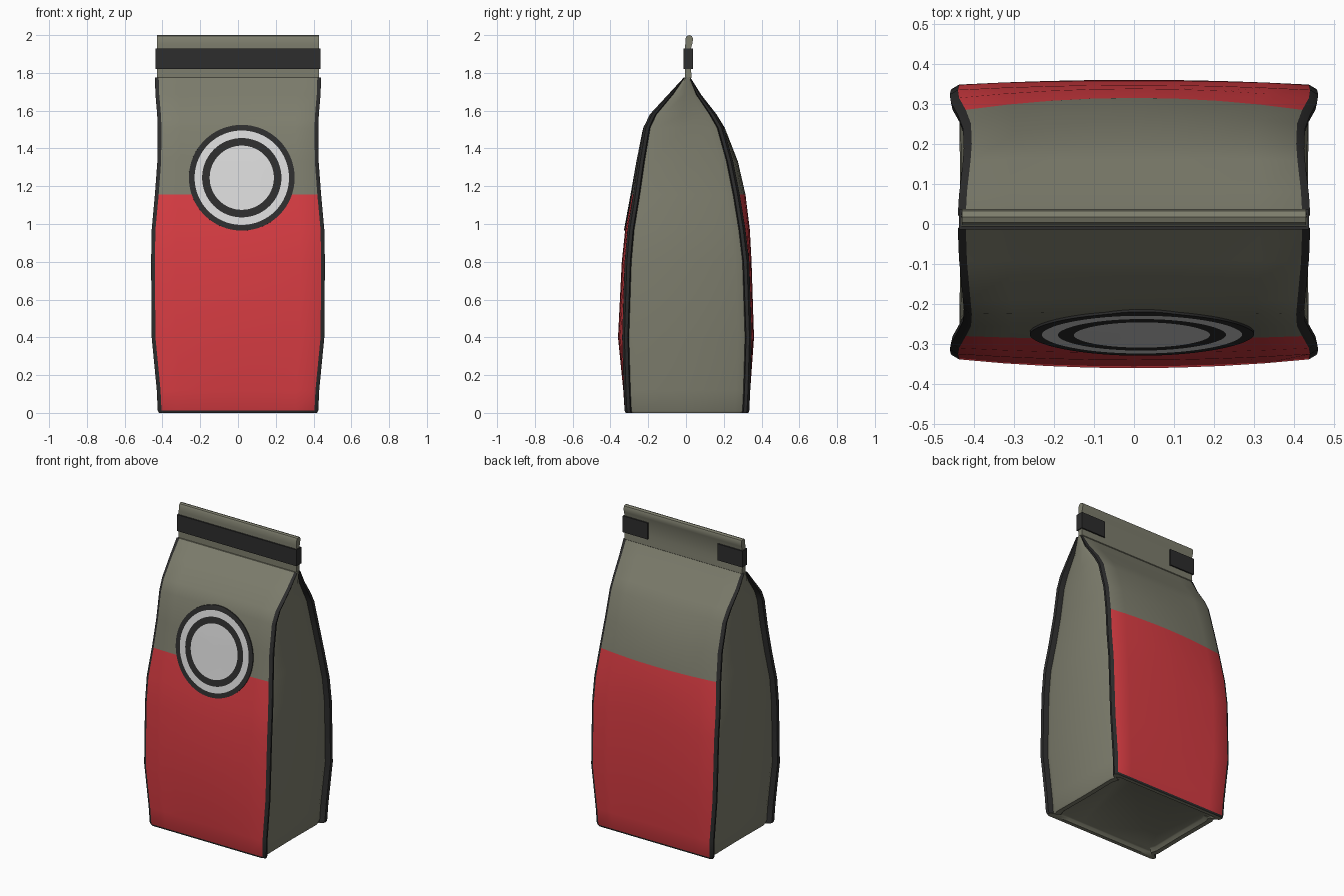
import bpy, bmesh, math

if "Cube" in bpy.data.objects:
    bpy.data.objects.remove(bpy.data.objects["Cube"])

def mat(name, rgb):
    m = bpy.data.materials.new(name)
    m.diffuse_color = (*rgb, 1)
    m.use_nodes = True
    m.node_tree.nodes["Principled BSDF"].inputs["Base Color"].default_value = m.diffuse_color
    return m

OLIVE, RED, DARK, LIGHT = range(4)
MATS = [mat("olive", (.205, .205, .152)), mat("red", (.68, .045, .055)),
        mat("charcoal", (.026, .026, .026)), mat("light_grey", (.68, .68, .68))]

def finish(name, bm, angle=40):
    bmesh.ops.recalc_face_normals(bm, faces=bm.faces)
    me = bpy.data.meshes.new(name)
    bm.to_mesh(me)
    bm.free()
    for m in MATS:
        me.materials.append(m)
    ob = bpy.data.objects.new(name, me)
    bpy.context.collection.objects.link(ob)
    bpy.ops.object.select_all(action='DESELECT')
    ob.select_set(True)
    bpy.context.view_layer.objects.active = ob
    bpy.ops.object.shade_smooth_by_angle(angle=math.radians(angle))
    return ob

# Bag sections: z, half width, front edge y, front centre y, back edge y, back centre y
ROWS = [
    (.012, .425, -.325, -.325, .335, .335),
    (.12, .430, -.330, -.332, .340, .340),
    (.40, .457, -.338, -.360, .348, .360),
    (.80, .460, -.325, -.340, .335, .347),
    (.97, .457, -.310, -.322, .315, .338),
    (1.155, .440, -.280, -.288, .285, .315),
    (1.33, .427, -.255, -.257, .250, .275),
    (1.51, .425, -.225, -.220, .200, .205),
    (1.58, .428, -.192, -.188, .160, .162),
    (1.685, .437, -.095, -.092, .080, .080),
    (1.775, .440, -.012, -.012, .024, .024)]
N = 8  # columns across each wide panel

def section(row):
    """Closed outline of the bag; each point carries the kind of face that follows it."""
    z, w, yf, yfc, yb, ybc = row
    half, mid = (yb - yf) / 2, (yb + yf) / 2
    d = min(.03, .25 * half)
    pw = w - .02
    us = [-1 + 2 * i / N for i in range(N + 1)]
    front = [(u * pw, yf + (yfc - yf) * (1 - u * u), 'panel') for u in us]
    back = [(-u * pw, yb + (ybc - yb) * (1 - u * u), 'panel') for u in us]
    front[-1] = front[-1][:2] + ('seam',)
    back[-1] = back[-1][:2] + ('seam',)
    a = [(w, .4 * d, 'seam'), (w - .004, d, 'seam'), (w - d - .008, 1.2 * d, 'side'), (w - .8 * d, 2.5 * d, 'side')]
    side = [(x, yf + o, t) for x, o, t in a] + [(w - .9 * d, mid, 'side')]
    kinds = ['side', 'seam', 'seam', 'seam']
    side += [(x, yb - o, k) for (x, o, t), k in zip(a[::-1], kinds)]
    left = [(-x, y) for x, y, t in side[::-1]]
    left = [(x, y, s[2]) for (x, y), s in zip(left, side)]
    return front + side + back + left

# Bag body
bm = bmesh.new()
base = section(ROWS[0])
layers = [(z, [(x * s, y * s) for x, y, t in base])
          for z, s in ((.02, .85), (.016, .87), (0, .91), (0, .985))]
layers += [(r[0], [(x, y) for x, y, t in section(r)]) for r in ROWS]
kinds = [t for x, y, t in base]
rings = [[bm.verts.new((x, y, z)) for x, y in pts] for z, pts in layers]
n = len(base)
for j in range(len(rings) - 1):
    top = layers[j + 1][0]
    for i in range(n):
        k = (i + 1) % n
        f = bm.faces.new((rings[j][i], rings[j][k], rings[j + 1][k], rings[j + 1][i]))
        if j < 3 or kinds[i] == 'side':
            f.material_index = OLIVE
        elif kinds[i] == 'seam' or j == 3:
            f.material_index = DARK
        else:
            f.material_index = RED if top < 1.16 else OLIVE
bm.faces.new(rings[0])
bm.faces.new(rings[-1])
finish("bag_body", bm)

def front_y(x, z):
    """Front panel surface at x, z."""
    for a, b in zip(ROWS, ROWS[1:]):
        if a[0] <= z <= b[0]:
            t = (z - a[0]) / (b[0] - a[0])
            w, e, c = [a[i] + t * (b[i] - a[i]) for i in (1, 2, 3)]
            return e + (c - e) * (1 - (x / (w - .02)) ** 2)

# Round front label, draped over the front panel
bm = bmesh.new()
SEG, CX, CZ = 64, .02, 1.245
RADII = [.06, .115, .17, .19, .21, .23, .25, .265, .28, .2801]

def label_vert(r, a, lift):
    x, z = CX + r * math.cos(a), CZ + r * math.sin(a)
    return bm.verts.new((x, front_y(x, z) - lift, z))

centre = label_vert(0, 0, .006)
prev = None
for r in RADII:
    lift = -.003 if r > .28 else .006
    ring = [label_vert(r, math.tau * i / SEG, lift) for i in range(SEG)]
    dark = .17 < r < .211 or r > .251
    for i in range(SEG):
        k = (i + 1) % SEG
        f = bm.faces.new((prev[i], prev[k], ring[k], ring[i]) if prev else (centre, ring[k], ring[i]))
        f.material_index = DARK if dark else LIGHT
    prev = ring
bmesh.ops.recalc_face_normals(bm, faces=bm.faces)
if sum(f.normal.y for f in bm.faces) > 0:
    bmesh.ops.reverse_faces(bm, faces=bm.faces)
finish("round_label", bm)

def extrude(name, pts, vec, color, angle=40):
    """Prism from a closed outline."""
    bm = bmesh.new()
    f = bm.faces.new([bm.verts.new(p) for p in pts])
    g = bmesh.ops.extrude_face_region(bm, geom=[f])
    bmesh.ops.translate(bm, vec=vec, verts=[v for v in g['geom'] if isinstance(v, bmesh.types.BMVert)])
    if f.is_valid and all(len(e.link_faces) > 2 for e in f.edges):
        bm.faces.remove(f)
    elif f.is_valid is False or not any(set(q.verts) == set(f.verts) for q in bm.faces):
        bm.faces.new([v for v in f.verts])
    for q in bm.faces:
        q.material_index = color
    return finish(name, bm, angle)

# Rolled top flap (side profile y, z)
flap = [(-.004, 1.765), (-.004, 1.95), (-.003, 1.982), (.004, 1.995), (.017, 2.0), (.032, 1.994),
        (.037, 1.98), (.034, 1.955), (.026, 1.93), (.024, 1.84), (.028, 1.80), (.03, 1.775), (.018, 1.765)]
extrude("rolled_flap", [(-.43, y, z) for y, z in flap], (.86, 0, 0), OLIVE)

# Closing clip: full strip in front, bent round both ends to short tabs behind
X, T = .437, .006
half = [(X, -.014), (X, .036), (.255, .036), (.255, .027), (X - T, .027), (X - T, -.005)]
outline = half + [(-x, y) for x, y in half[::-1]]
extrude("closing_clip", [(x, y, 1.82) for x, y in outline], (0, 0, .108), DARK, 30)
